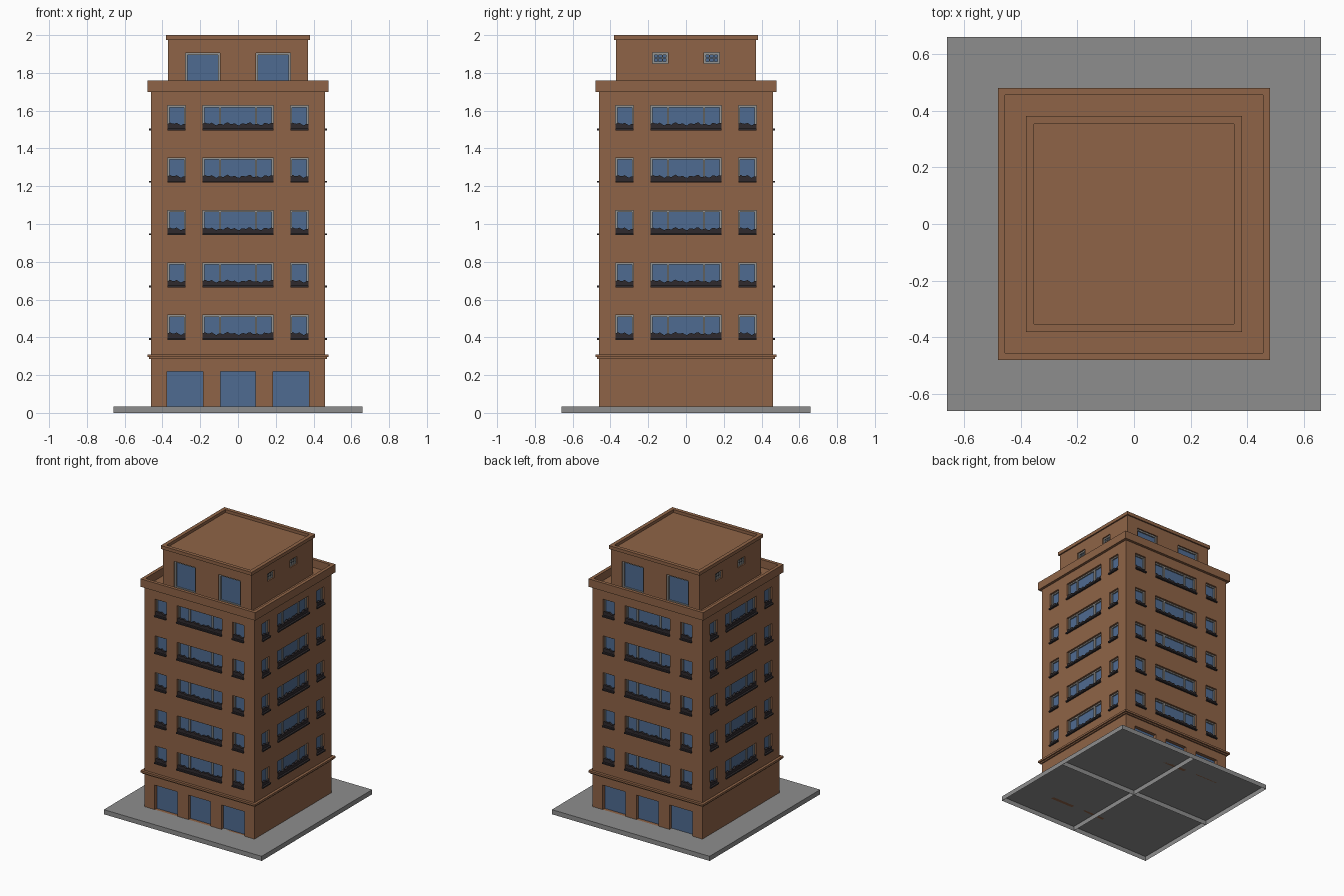
import bpy, bmesh, math
from mathutils import Matrix

if "Cube" in bpy.data.objects:
    bpy.data.objects.remove(bpy.data.objects["Cube"])


def material(name, rgb):
    m = bpy.data.materials.new(name)
    m.diffuse_color = (*rgb, 1)
    m.use_nodes = True
    m.node_tree.nodes["Principled BSDF"].inputs["Base Color"].default_value = m.diffuse_color
    return m


BRICK = material("brown_brick", (0.275, 0.127, 0.063))
GLASS = material("blue_glass", (0.078, 0.147, 0.283))
GREY = material("grey_concrete", (0.27, 0.27, 0.27))
FRAME = material("light_grey_frame", (0.30, 0.30, 0.29))
DARK = material("dark_sill", (0.028, 0.023, 0.026))


def finish(name, bm, *mats):
    bmesh.ops.remove_doubles(bm, verts=bm.verts, dist=0.00005)
    me = bpy.data.meshes.new(name)
    bm.to_mesh(me)
    bm.free()
    for m in mats:
        me.materials.append(m)
    ob = bpy.data.objects.new(name, me)
    bpy.context.collection.objects.link(ob)
    return ob


def side(k):
    # k = 0 front, 1 right, 2 back, 3 left
    return Matrix.Rotation(k * math.pi / 2, 4, 'Z')


def quad(bm, M, pts, mat=0):
    f = bm.faces.new([bm.verts.new(M @ Matrix.Translation(p).translation) for p in pts])
    f.material_index = mat


def box(bm, M, x0, x1, y0, y1, z0, z1):
    r = bmesh.ops.create_cube(bm, size=1)
    T = Matrix.Translation(((x0 + x1) / 2, (y0 + y1) / 2, (z0 + z1) / 2))
    S = Matrix.Diagonal((x1 - x0, y1 - y0, z1 - z0, 1))
    bmesh.ops.transform(bm, matrix=M @ T @ S, verts=r['verts'])


def wall(bm, M, d, z0, z1, holes, depth):
    # flat wall with recessed glass openings (x0, x1, z0, z1)
    xs = sorted({-d, d, *[v for h in holes for v in h[:2]]})
    zs = sorted({z0, z1, *[v for h in holes for v in h[2:]]})
    for a, b in zip(xs, xs[1:]):
        for c, e in zip(zs, zs[1:]):
            mx, mz = (a + b) / 2, (c + e) / 2
            if not any(h[0] < mx < h[1] and h[2] < mz < h[3] for h in holes):
                quad(bm, M, [(a, -d, c), (b, -d, c), (b, -d, e), (a, -d, e)])
    i = -d + depth
    for a, b, c, e in holes:
        quad(bm, M, [(a, i, c), (b, i, c), (b, i, e), (a, i, e)], 1)
        ring = [(a, c), (b, c), (b, e), (a, e)]
        for (p, q), (r, s) in zip(ring, ring[1:] + ring[:1]):
            quad(bm, M, [(p, -d, q), (r, -d, s), (r, i, s), (p, i, q)])


def frame(bm, M, d, depth, hole, t, mullions=()):
    a, b, c, e = hole
    y0, y1 = -d + depth - 0.01, -d + depth
    box(bm, M, a, a + t, y0, y1, c, e)
    box(bm, M, b - t, b, y0, y1, c, e)
    box(bm, M, a + t, b - t, y0, y1, e - t, e)
    box(bm, M, a + t, b - t, y0, y1, c, c + t)
    for x in mullions:
        box(bm, M, x - 0.006, x + 0.006, y0, y1, c + t, e - t)


def square_ring(name, profile, closed=True):
    # loft of squares through (half width, height) points
    bm = bmesh.new()
    pairs = list(zip(profile, profile[1:] + profile[:1]))
    for k in range(4):
        for (r, z), (s, w) in pairs if closed else pairs[:-1]:
            quad(bm, side(k), [(-r, -r, z), (r, -r, z), (s, -s, w), (-s, -s, w)])
    bmesh.ops.remove_doubles(bm, verts=bm.verts, dist=0.00005)
    bmesh.ops.recalc_face_normals(bm, faces=bm.faces)
    return finish(name, bm, BRICK)


def sheet(name, r, z, mat):
    bm = bmesh.new()
    quad(bm, side(0), [(-r, -r, z), (r, -r, z), (r, r, z), (-r, r, z)])
    return finish(name, bm, mat)


# Pavement: four open-bottomed tiles, leaving a cross rib underneath
bm = bmesh.new()
P, H = 0.66, 0.035
for k in range(4):
    M = side(k)
    quad(bm, M, [(0, -P, H), (P, -P, H), (P, 0, H), (0, 0, H)])
    quad(bm, M, [(0, -P, 0), (P, -P, 0), (P, -P, H), (0, -P, H)])
    quad(bm, M, [(P, -P, 0), (P, 0, 0), (P, 0, H), (P, -P, H)])
    quad(bm, M, [(0, -P, 0), (0, 0, 0), (0, 0, H), (0, -P, H)])
finish("pavement", bm, GREY)

# Openings
D, REC = 0.46, 0.025
floors = [0.39 + 0.2775 * i for i in range(5)]
WIN_H = 0.127
spans = [(-0.372, -0.278), (-0.187, 0.187), (0.278, 0.372)]
windows = [(a, b, z, z + WIN_H) for z in floors for a, b in spans]
doors = [(a, b, H, 0.22) for a, b in ((-0.375, -0.185), (-0.093, 0.093), (0.185, 0.375))]
PD, PREC, DECK = 0.37, 0.02, 1.70
roof_doors = [(-0.278, -0.095, DECK, 1.905), (0.095, 0.278, DECK, 1.905)]
vents = [(-0.178, -0.095, 1.85, 1.907), (0.095, 0.178, 1.85, 1.907)]

# Walls of the tower and the penthouse
tower, house = bmesh.new(), bmesh.new()
for k in range(4):
    wall(tower, side(k), D, H, 1.70, windows + (doors if k % 2 == 0 else []), REC)
    wall(house, side(k), PD, DECK, 1.975, vents if k % 2 else roof_doors, PREC)
finish("tower_walls", tower, BRICK, GLASS)
finish("penthouse_walls", house, BRICK, GLASS)

# Window frames, vent grilles
bm = bmesh.new()
for k in range(4):
    M = side(k)
    for h in windows:
        frame(bm, M, D, REC, h, 0.009, (-0.095, 0.095) if h[0] < 0 < h[1] else ())
    for h in vents if k % 2 else roof_doors:
        frame(bm, M, PD, PREC, h, 0.011)
        if k % 2:
            m = (h[0] + h[1]) / 2
            y0, y1 = -PD + PREC - 0.008, -PD + PREC
            box(bm, M, h[0], h[1], y0, y1, 1.876, 1.881)
            for x in (m - 0.012, m + 0.012):
                box(bm, M, x - 0.002, x + 0.002, y0, y1, h[2], h[3])
finish("window_frames", bm, FRAME)

# Sills with a wavy planter strip behind
bm = bmesh.new()
for k in range(4):
    M = side(k)
    for a, b, c, e in windows:
        box(bm, M, a, b, -D - 0.012, -D + REC, c - 0.004, c + 0.006)
        n = round((b - a) / 0.012)
        top = [(a + (b - a) * i / n,
                c + 0.030 + 0.005 * math.sin(i * 1.9) + 0.004 * math.sin(i * 0.7))
               for i in range(n + 1)]
        y0, y1 = -D + 0.003, -D + 0.018
        for (x, z), (u, w) in zip(top, top[1:]):
            quad(bm, M, [(x, y0, c), (u, y0, c), (u, y0, w), (x, y0, z)])
            quad(bm, M, [(x, y0, z), (u, y0, w), (u, y1, w), (x, y1, z)])
finish("sills_and_planters", bm, DARK)

# Mouldings, parapets and roofs
square_ring("string_course", [(0.46, 0.285), (0.47, 0.285), (0.47, 0.295),
                              (0.48, 0.295), (0.48, 0.31), (0.46, 0.31)])
square_ring("parapet", [(0.455, 1.70), (0.48, 1.70), (0.48, 1.76), (0.455, 1.76)])
square_ring("penthouse_cap", [(0.352, 1.975), (0.38, 1.975), (0.38, 2.0), (0.352, 2.0)])
sheet("roof_deck", 0.46, DECK, BRICK)
sheet("penthouse_roof", 0.37, 1.978, BRICK)
